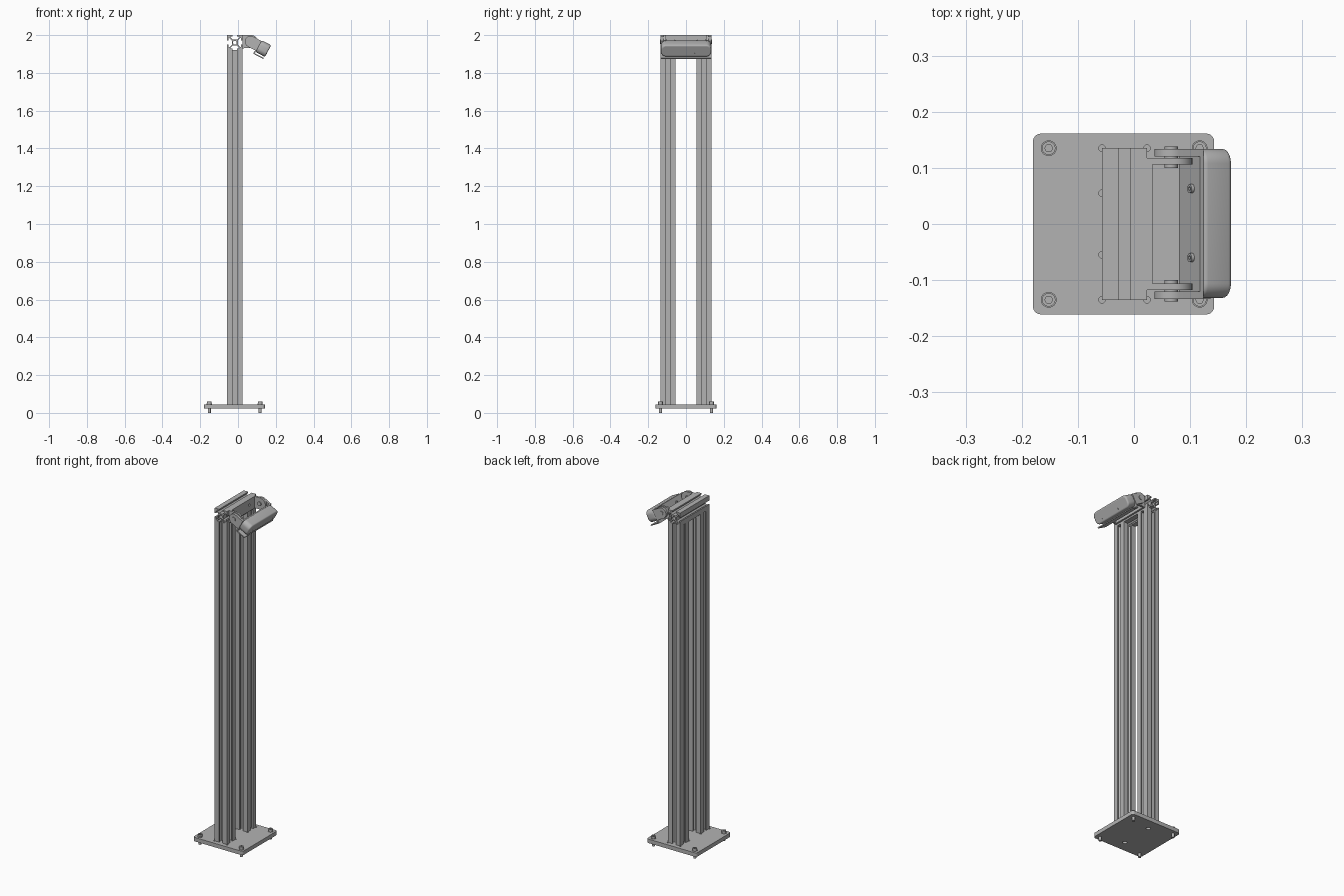
import bpy
from math import cos, sin, pi, radians
from mathutils import Matrix, Vector

cube = bpy.data.objects.get("Cube")
if cube:
    bpy.data.objects.remove(cube, do_unlink=True)

grey = bpy.data.materials.new("aluminium grey")
grey.use_nodes = True
colour = (0.45, 0.45, 0.45, 1)
grey.diffuse_color = colour
grey.node_tree.nodes["Principled BSDF"].inputs["Base Color"].default_value = colour


def circle(x, y, r, n=24):
    return [(x + r * cos(2 * pi * i / n), y + r * sin(2 * pi * i / n)) for i in range(n)]


def rounded(x0, x1, y0, y1, r, n=8):
    """Rectangle outline with rounded corners."""
    pts = []
    corners = [(x1 - r, y1 - r), (x0 + r, y1 - r), (x0 + r, y0 + r), (x1 - r, y0 + r)]
    for k, (cx, cy) in enumerate(corners):
        for i in range(n + 1):
            a = pi / 2 * (k + i / n)
            pts.append((cx + r * cos(a), cy + r * sin(a)))
    return pts


def prism(name, loops, z0, z1, frame=Matrix(), bevel=0):
    """Extrude outlines (later loops cut holes) along the frame's z axis."""
    curve = bpy.data.curves.new(name, 'CURVE')
    curve.dimensions = '2D'
    curve.fill_mode = 'BOTH'
    curve.extrude = (z1 - z0) / 2 - bevel
    curve.bevel_depth = bevel
    curve.bevel_resolution = 3
    curve.offset = -bevel
    for loop in loops:
        spline = curve.splines.new('POLY')
        spline.points.add(len(loop) - 1)
        for p, (x, y) in zip(spline.points, loop):
            p.co = (x, y, 0, 1)
        spline.use_cyclic_u = True
    temp = bpy.data.objects.new(name, curve)
    bpy.context.scene.collection.objects.link(temp)
    deps = bpy.context.evaluated_depsgraph_get()
    mesh = bpy.data.meshes.new_from_object(temp.evaluated_get(deps))
    bpy.data.objects.remove(temp, do_unlink=True)
    mesh.transform(frame @ Matrix.Translation((0, 0, (z0 + z1) / 2)))
    mesh.materials.clear()
    mesh.materials.append(grey)
    obj = bpy.data.objects.new(name, mesh)
    bpy.context.scene.collection.objects.link(obj)
    bpy.ops.object.select_all(action='DESELECT')
    obj.select_set(True)
    bpy.context.view_layer.objects.active = obj
    bpy.ops.object.shade_smooth_by_angle(angle=radians(35))
    return obj


def axes(x, y, z, origin):
    m = Matrix((x, y, z)).transposed().to_4x4()
    m.translation = Vector(origin)
    return m


def box(x0, x1, y0, y1):
    return [(x0, y0), (x1, y0), (x1, y1), (x0, y1)]


# Slotted extrusion cross-section
HALF, OPEN, LIP, WIDE, CORE = 0.04, 0.011, 0.032, 0.024, 0.016
side = [(HALF, -HALF), (HALF, -OPEN), (LIP, -OPEN), (LIP, -WIDE), (0.029, -WIDE),
        (CORE, -OPEN), (CORE, OPEN), (0.029, WIDE), (LIP, WIDE), (LIP, OPEN), (HALF, OPEN)]
section = []
for k in range(4):
    c, s = round(cos(k * pi / 2)), round(sin(k * pi / 2))
    section += [(c * x - s * y, s * x + c * y) for x, y in side]
slotted = [section, circle(0, 0, 0.01)]

POST_X, POST_Y = -0.017, 0.095
Y, Z, X = Vector((0, 1, 0)), Vector((0, 0, 1)), Vector((1, 0, 0))

# Base plate: lower layer with screw holes, upper layer with relieved corners
outline = rounded(-0.18, 0.143, -0.161, 0.161, 0.014)
prism("base_plate_lower", [outline] + [circle(POST_X, s * POST_Y, 0.012) for s in (-1, 1)],
      0.022, 0.034)
reliefs = [circle(POST_X + sx * HALF, sy * POST_Y + t * HALF, 0.006, 12)
           for sx in (-1, 1) for sy in (-1, 1) for t in (-1, 1)]
prism("base_plate_upper", [outline] + reliefs, 0.034, 0.045)

# Base bolts
for x in (-0.152, 0.117):
    for y in (-0.135, 0.135):
        prism("bolt_shaft", [circle(x, y, 0.008)], 0, 0.05)
        prism("bolt_washer", [circle(x, y, 0.014)], 0.045, 0.049)
        prism("bolt_head", [circle(x, y, 0.012), circle(x, y, 0.007, 6)], 0.049, 0.06)

# Posts and top beam
for s in (-1, 1):
    prism("post", slotted, 0.034, 1.92, Matrix.Translation((POST_X, s * POST_Y, 0)))
prism("top_beam", slotted, -0.135, 0.135, axes(X, Z, -Y, (POST_X, 0, 1.96)))

# Fixed hinge bracket on the beam
HINGE = (0.066, 0, 1.966)
upright = axes(X, Z, -Y, HINGE)
prism("bracket_back", [box(-0.117, 0.117, 1.93, 2.0)]
      + [circle(y, 1.966, 0.007) for y in (-0.06, 0.06)],
      0.023, 0.033, axes(Y, Z, X, (0, 0, 0)))
arm = [(-0.043, -0.034), (0, -0.034)]
arm += [(0.004 + 0.034 * cos(a), 0.034 * sin(a)) for a in [pi * (i / 16 - 0.5) for i in range(17)]]
arm += [(-0.043, 0.034)]
for s in (-1, 1):
    a, b = sorted((s * 0.106, s * 0.118))
    prism("bracket_arm", [arm], a, b, upright)

# Tilted head: y across, u up the face, d outwards from the hinge
tilt = radians(28)
n = Vector((cos(tilt), 0, -sin(tilt)))
u = Vector((sin(tilt), 0, cos(tilt)))
face = axes(Y, u, n, HINGE)
profile = axes(n, u, -Y, HINGE)

swing = [(0.03 * cos(a), 0.03 * sin(a)) for a in [pi * (i / 16 + 0.5) for i in range(17)]]
swing += [(0.05, -0.03), (0.05, 0.03)]
for s in (-1, 1):
    a, b = sorted((s * 0.12, s * 0.134))
    prism("swing_arm", [swing], a, b, profile)
    a, b = sorted((s * 0.1, s * 0.138))
    prism("hinge_bolt", [circle(0, 0, 0.012)], a, b, profile)

# Carrier plate with screws and lower ledge
prism("carrier_plate", [box(-0.134, 0.134, -0.05, 0.03)], 0.043, 0.05, face)
prism("carrier_ledge", [box(-0.134, 0.134, -0.05, -0.044)], 0.043, 0.103, face)
for y in (-0.06, 0.063):
    prism("carrier_screw", [circle(y, 0, 0.008), circle(y, 0, 0.004, 6)], 0.037, 0.044, face)

# Sensor bar with rounded ends and small face screws
prism("sensor_bar", [rounded(-0.132, 0.134, -0.036, 0.034, 0.026)], 0.049, 0.106, face, 0.008)
for y in (-0.08, -0.02, 0.05, 0.1):
    prism("face_screw", [circle(y, -0.015, 0.004, 12)], 0.104, 0.107, face)
